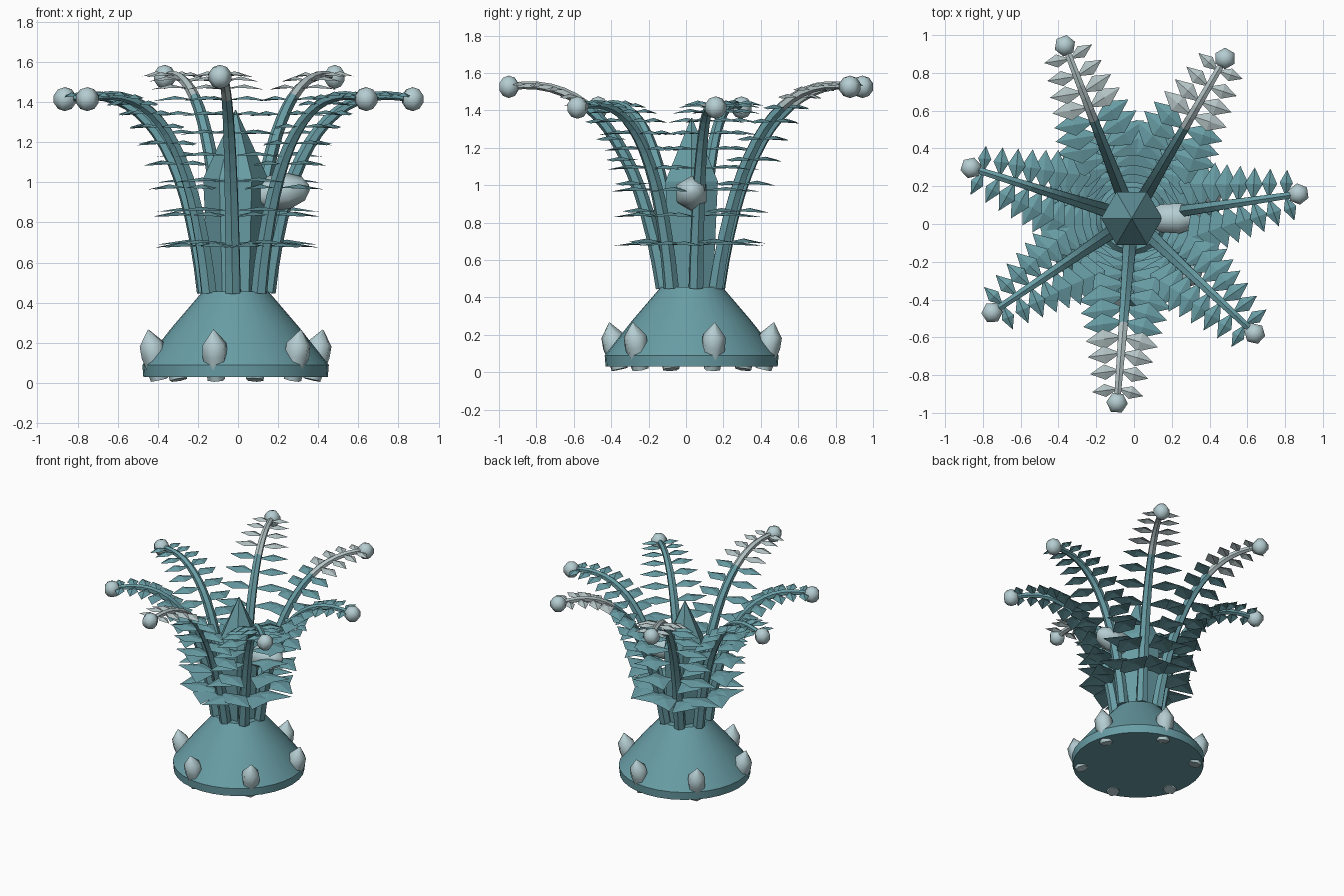
import bpy, bmesh
from math import sin, cos, pi, radians
from mathutils import Vector, Matrix

cube = bpy.data.objects.get("Cube")
if cube:
    bpy.data.objects.remove(cube)

CENTRE = Vector((-0.012, 0.03, 0))


def material(name, rgb):
    m = bpy.data.materials.new(name)
    m.use_nodes = True
    m.diffuse_color = (*rgb, 1)
    m.node_tree.nodes["Principled BSDF"].inputs["Base Color"].default_value = (*rgb, 1)
    return m


teal = material("teal", (0.14, 0.34, 0.38))
pale_blue = material("pale_blue", (0.46, 0.61, 0.64))
pale_grey = material("pale_grey", (0.46, 0.55, 0.56))


def finish(bm, name, mats, smooth=None, place=Matrix()):
    bmesh.ops.recalc_face_normals(bm, faces=bm.faces)
    bm.transform(place)
    mesh = bpy.data.meshes.new(name)
    bm.to_mesh(mesh)
    bm.free()
    for m in mats:
        mesh.materials.append(m)
    ob = bpy.data.objects.new(name, mesh)
    ob.location = CENTRE
    bpy.context.collection.objects.link(ob)
    if smooth:
        bpy.ops.object.select_all(action="DESELECT")
        ob.select_set(True)
        bpy.context.view_layer.objects.active = ob
        bpy.ops.object.shade_smooth_by_angle(angle=radians(smooth))


def bridge(bm, rings):
    """Skin a list of equal point rings and cap both ends."""
    loops = [[bm.verts.new(p) for p in ring] for ring in rings]
    n = len(loops[0])
    for a, b in zip(loops, loops[1:]):
        for i in range(n):
            j = (i + 1) % n
            bm.faces.new((a[i], a[j], b[j], b[i]))
    bm.faces.new(loops[0][::-1])
    bm.faces.new(loops[-1])


def lathe(name, profile, sides, mat, smooth=None, place=Matrix()):
    bm = bmesh.new()
    bridge(bm, [[Vector((r * cos(2 * pi * i / sides), r * sin(2 * pi * i / sides), z))
                 for i in range(sides)] for r, z in profile])
    finish(bm, name, [mat], smooth, place)


def leaning(radius, height, lean):
    """Place a part at a radius, leaning outwards by an angle in degrees."""
    return Matrix.Translation((radius, 0, height)) @ Matrix.Rotation(radians(lean), 4, "Y")


# Flared base and the pods leaning out through its rim
lathe("base", [(0.46, 0.03), (0.465, 0.09), (0.315, 0.28), (0.165, 0.455)], 32, teal, 35)
POD = [(0.045, 0.016), (0.052, 0.07), (0.065, 0.14), (0.062, 0.2), (0.003, 0.272)]
for k in range(6):
    turn = Matrix.Rotation(radians(16 + 60 * k), 4, "Z")
    lathe(f"rim_pod_{k + 1}", POD, 6, pale_blue, 65, turn @ leaning(0.392, 0, 13))

# Central stem with a pointed crown, and the bud on its left side
lathe("stem", [(0.13, 0.4), (0.162, 1.02), (0.003, 1.36)], 6, teal)
BUD = [(0.05, 0), (0.085, 0.07), (0.092, 0.17), (0.06, 0.25), (0.015, 0.28)]
lathe("side_bud", BUD, 6, pale_blue, 65, leaning(0.09, 0.935, 82))

# Frond arcs: start radius, then linear and squared terms of radius and height
LONG = (0.15, 0.385, 0.445, 2.362, 1.286)
SHORT = (0.16, 0.277, 0.455, 2.235, 1.27)
PALE_FROM = 0.62


def arc(shape, t):
    r0, c, d, a, b = shape
    return Vector((r0 + c * t + d * t * t, 0, 0.45 + a * t - b * t * t))


def stalk(name, shape, turn, mats):
    bm = bmesh.new()
    rings, steps = [], 16
    side = Vector((0, 1, 0))
    for s in range(steps + 1):
        t = s / steps
        tangent = (arc(shape, t + 0.01) - arc(shape, t - 0.01)).normalized()
        normal = tangent.cross(side)
        size = 0.042 - 0.023 * t
        rings.append([arc(shape, t) + size * (normal * cos(i * pi / 3) + side * sin(i * pi / 3))
                      for i in range(6)])
    bridge(bm, rings)
    edge = arc(shape, PALE_FROM).x
    for f in bm.faces:
        if len(mats) > 1 and f.calc_center_median().x > edge:
            f.material_index = 1
    finish(bm, name, mats, place=turn)


def leaflets(name, shape, turn, mats):
    bm = bmesh.new()
    for k in range(11):
        t = 0.11 + 0.083 * k
        length = 0.355 - 0.23 * t
        half = 0.31 * length - 0.008
        root = arc(shape, t)
        for sgn in (-1, 1):
            out = Vector((sin(radians(12)), sgn * cos(radians(12)), 0))
            across = Vector((out.y, -out.x, 0)) * sgn

            def point(along, width, lift):
                return bm.verts.new(root + out * along * length + across * width * half
                                    + Vector((0, 0, lift)))

            # Kite-shaped blade, folded along its midrib and drooping at the tip
            base, rib, tip = point(0, 0, 0), point(0.5, 0, 0.02), point(1, 0, -0.005)
            for w in (-1, 1):
                corner = point(0.5, w, 0.003)
                for f in (bm.faces.new((base, rib, corner)), bm.faces.new((rib, tip, corner))):
                    if len(mats) > 1 and t > PALE_FROM:
                        f.material_index = 1
    finish(bm, name, mats, place=turn)


def ball(name, place):
    bm = bmesh.new()
    bmesh.ops.create_uvsphere(bm, u_segments=6, v_segments=5, radius=0.06)
    finish(bm, name, [pale_blue], 65, place)


# Seven fronds, three of them longer with pale ends, each tipped by a ball
for k in range(7):
    is_long = k in (1, 2, 5)
    shape = LONG if is_long else SHORT
    mats = [teal, pale_grey] if is_long else [teal]
    turn = Matrix.Rotation(radians(8.3 + 360 / 7 * k), 4, "Z")
    stalk(f"frond_stalk_{k + 1}", shape, turn, mats)
    leaflets(f"frond_leaflets_{k + 1}", shape, turn, mats)
    ball(f"frond_ball_{k + 1}", turn @ Matrix.Translation(arc(shape, 1)))
